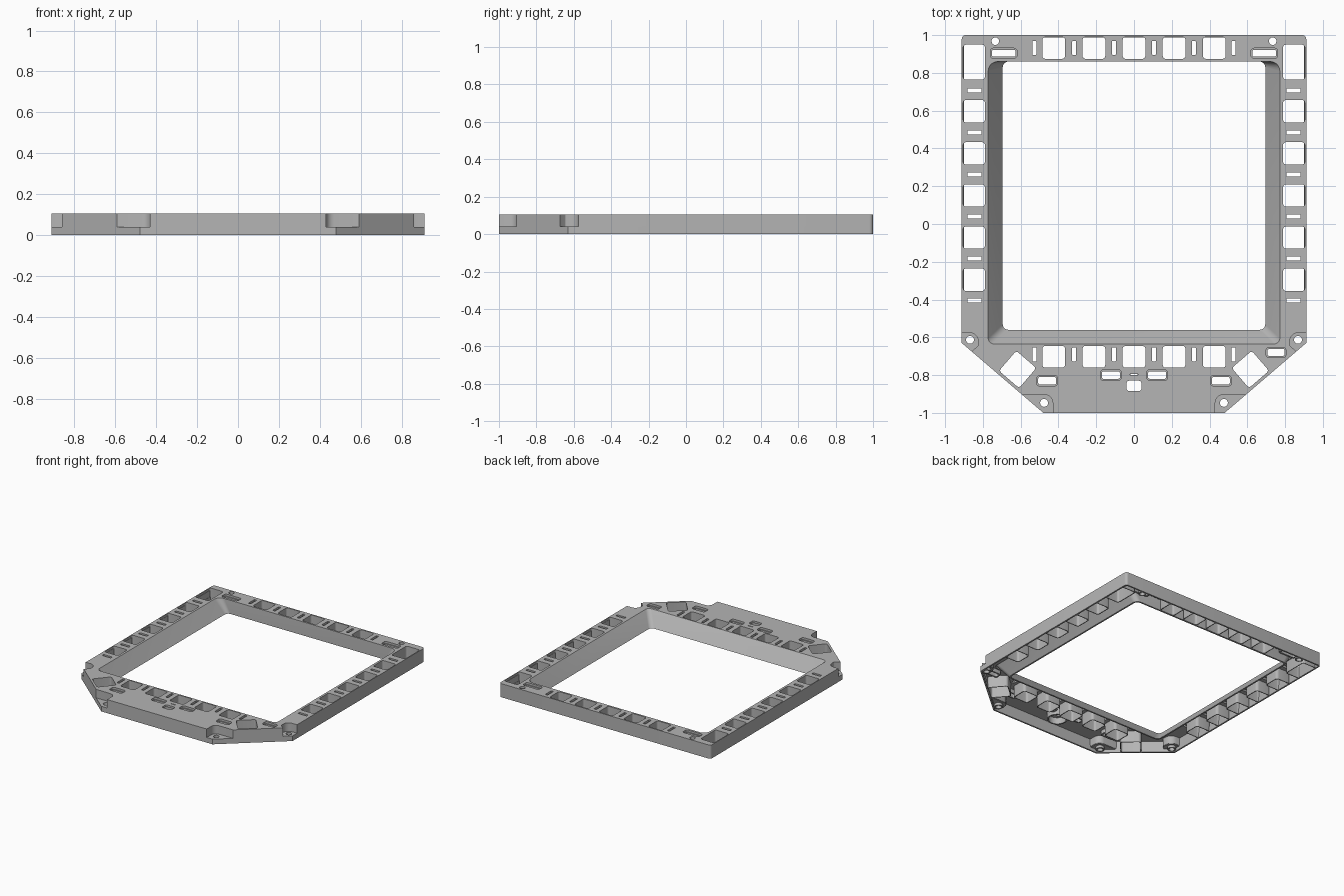
import bpy, bmesh, math
from mathutils import Vector

if "Cube" in bpy.data.objects:
    bpy.data.objects.remove(bpy.data.objects["Cube"])

H, DECK, LEDGE = 0.106, 0.09, 0.04     # total height, underside of deck, screw ledge height
grey = bpy.data.materials.new("light_grey")
grey.diffuse_color = (0.46, 0.46, 0.46, 1)
grey.use_nodes = True
grey.node_tree.nodes["Principled BSDF"].inputs["Base Color"].default_value = grey.diffuse_color


def rounded(pts, n=5):
    """Closed loop from (x, y, radius) corners, with true circular arcs."""
    out = []
    for i, (x, y, r) in enumerate(pts):
        p = Vector((x, y))
        if r <= 0:
            out.append(p)
            continue
        a = (Vector(pts[i - 1][:2]) - p).normalized()
        b = (Vector(pts[(i + 1) % len(pts)][:2]) - p).normalized()
        half = a.angle(b) / 2
        t, w = r / math.tan(half), math.sin(half)
        for k in range(n + 1):
            s = k / n
            c0, c1, c2 = (1 - s) ** 2, 2 * s * (1 - s) * w, s * s
            out.append(p + (a * c0 + b * c2) * t / (c0 + c1 + c2))
    return out


def rect(cx, cy, w, h, r=0.015, angle=0.0):
    c, s = math.cos(angle), math.sin(angle)
    return rounded([(cx + u * w / 2 * c - v * h / 2 * s, cy + u * w / 2 * s + v * h / 2 * c, r)
                    for u, v in ((-1, -1), (1, -1), (1, 1), (-1, 1))])


def circle(cx, cy, r, n=20):
    return [Vector((cx + r * math.cos(2 * math.pi * k / n), cy + r * math.sin(2 * math.pi * k / n)))
            for k in range(n)]


def offset(loop, d):
    """Move a closed loop outward by d (inward if negative)."""
    n = len(loop)
    area = sum(loop[i - 1].cross(loop[i]) for i in range(n))
    sgn = 1 if area > 0 else -1
    out = []
    for i, p in enumerate(loop):
        e1, e2 = (p - loop[i - 1]).normalized(), (loop[(i + 1) % n] - p).normalized()
        n1, n2 = Vector((e1.y, -e1.x)) * sgn, Vector((e2.y, -e2.x)) * sgn
        out.append(p + (n1 + n2) * d / max(0.3, 1 + n1.dot(n2)))
    return out


def finish(name, bm):
    bmesh.ops.remove_doubles(bm, verts=bm.verts, dist=1e-5)
    bmesh.ops.recalc_face_normals(bm, faces=bm.faces)
    me = bpy.data.meshes.new(name)
    bm.to_mesh(me)
    bm.free()
    me.materials.append(grey)
    ob = bpy.data.objects.new(name, me)
    bpy.context.collection.objects.link(ob)
    bpy.ops.object.select_all(action='DESELECT')
    ob.select_set(True)
    bpy.context.view_layer.objects.active = ob
    bpy.ops.object.shade_smooth_by_angle(angle=math.radians(30))


def prism(name, loops, z0, z1):
    """Filled flat curve (inner loops become holes) extruded from z0 to z1."""
    cu = bpy.data.curves.new(name, 'CURVE')
    cu.dimensions, cu.fill_mode, cu.extrude = '2D', 'BOTH', (z1 - z0) / 2
    for loop in loops:
        sp = cu.splines.new('POLY')
        sp.points.add(len(loop) - 1)
        for q, p in zip(sp.points, loop):
            q.co = (p.x, p.y, 0, 1)
        sp.use_cyclic_u = True
    tmp = bpy.data.objects.new(name + "_curve", cu)
    bpy.context.collection.objects.link(tmp)
    bpy.context.view_layer.update()
    me = tmp.evaluated_get(bpy.context.evaluated_depsgraph_get()).to_mesh()
    bm = bmesh.new()
    bm.from_mesh(me)
    bmesh.ops.translate(bm, verts=bm.verts, vec=(0, 0, (z0 + z1) / 2))
    bpy.data.objects.remove(tmp)
    finish(name, bm)


def mirrored(half):
    return half + [(-x, y, r) for x, y, r in reversed(half)]


# Outer outlines: full at the foot, notched at the screw ledges above
foot = rounded(mirrored([(0.912, 1, 0.02), (0.912, -0.63, 0), (0.48, -1, 0)]))
upper = rounded(mirrored([(0.912, 1, 0.02), (0.912, -0.575, 0), (0.825, -0.575, 0.045),
                          (0.825, -0.645, 0.01), (0.860, -0.6745, 0), (0.591, -0.905, 0),
                          (0.43, -0.905, 0.04), (0.43, -1, 0)]))

# Central opening, wider at the top
open_top = rounded([(-0.772, -0.635, 0.03), (0.772, -0.635, 0.03), (0.772, 0.86, 0.05), (-0.772, 0.86, 0.05)])
open_low = rounded([(-0.695, -0.56, 0.03), (0.695, -0.56, 0.03), (0.695, 0.86, 0.03), (-0.695, 0.86, 0.03)])

# Large pockets, thin slots, shelved catches and screw holes
columns = [-0.425, -0.212, 0, 0.212, 0.425]
gaps = [-0.527, -0.317, -0.106, 0.106, 0.317, 0.527]
pockets = [rect(x, y, 0.12, 0.115) for x in columns for y in (0.932, -0.703)]
slots = [rect(x, y, 0.02, 0.075, 0.004) for x in gaps for y in (0.932, -0.69)]
catches = [rect(0.752, -0.68, 0.105, 0.052, 0.015)]
screws = []
for s in (-1, 1):
    pockets += [rect(s * 0.847, 0.597 - 0.223 * k, 0.115, 0.118) for k in range(5)]
    pockets.append(rect(s * 0.847, 0.857, 0.115, 0.185))
    pockets.append(rect(s * 0.616, -0.77, 0.14, 0.14, 0.015, s * math.radians(40.7)))
    slots += [rect(s * 0.845, 0.707 - 0.2224 * k, 0.075, 0.02, 0.004) for k in range(6)]
    catches += [rect(s * 0.69, 0.904, 0.14, 0.053, 0.015),
                rect(s * 0.46, -0.83, 0.11, 0.055, 0.015),
                rect(s * 0.122, -0.80, 0.11, 0.055, 0.015)]
    screws.append(circle(s * 0.734, 0.968, 0.02))
centre_hole = rect(0, -0.857, 0.08, 0.055, 0.015)
slots.append(rect(0, -0.797, 0.04, 0.006, 0.001))

# Deck with every cut-out
prism("deck", [upper, offset(open_top, 0.006), centre_hole] + pockets + slots + catches + screws, DECK, H)

# Outer skirt
prism("skirt_lower", [foot, offset(foot, -0.012)], 0, LEDGE)
prism("skirt_upper", [upper, offset(upper, -0.010)], LEDGE - 0.012, DECK)

# Sloped inner wall around the opening
bm = bmesh.new()
rings = [[bm.verts.new((p.x, p.y, z)) for p in loop] for loop, z in (
    (open_top, H), (open_low, 0), (offset(open_low, 0.012), 0), (offset(open_top, 0.006), H))]
for a, b in zip(rings, rings[1:] + rings[:1]):
    for i in range(len(a)):
        bm.faces.new((a[i - 1], a[i], b[i], b[i - 1]))
finish("inner_wall", bm)

# Walls hanging below the pockets, bosses and catch shelves
for p in pockets:
    prism("pocket_wall", [offset(p, 0.006), p], 0, DECK)
for p in screws:
    prism("back_screw_boss", [offset(p, 0.009), p], 0, DECK)
for p in catches:
    prism("catch_shelf", [offset(p, 0.004), offset(p, -0.008)], DECK - 0.03, DECK)
prism("centre_boss", [circle(0, -0.857, 0.075, 28), circle(0, -0.857, 0.064, 28)], 0.04, DECK)

# Screw ledges at the four front corners
for s in (-1, 1):
    side = rounded([(s * 0.911, -0.57, 0), (s * 0.82, -0.57, 0.045), (s * 0.82, -0.645, 0.01),
                    (s * 0.858, -0.674, 0), (s * 0.911, -0.630, 0)])
    front = rounded([(s * 0.589, -0.900, 0), (s * 0.425, -0.900, 0.04), (s * 0.425, -0.999, 0),
                     (s * 0.48, -0.999, 0)])
    for name, loop, c in (("side_ledge", side, (s * 0.868, -0.613)), ("front_ledge", front, (s * 0.476, -0.947))):
        hole = circle(*c, 0.021)
        prism(name, [loop, hole], LEDGE - 0.015, LEDGE)
        prism(name + "_boss", [offset(hole, 0.01), hole], 0.005, LEDGE - 0.015)
